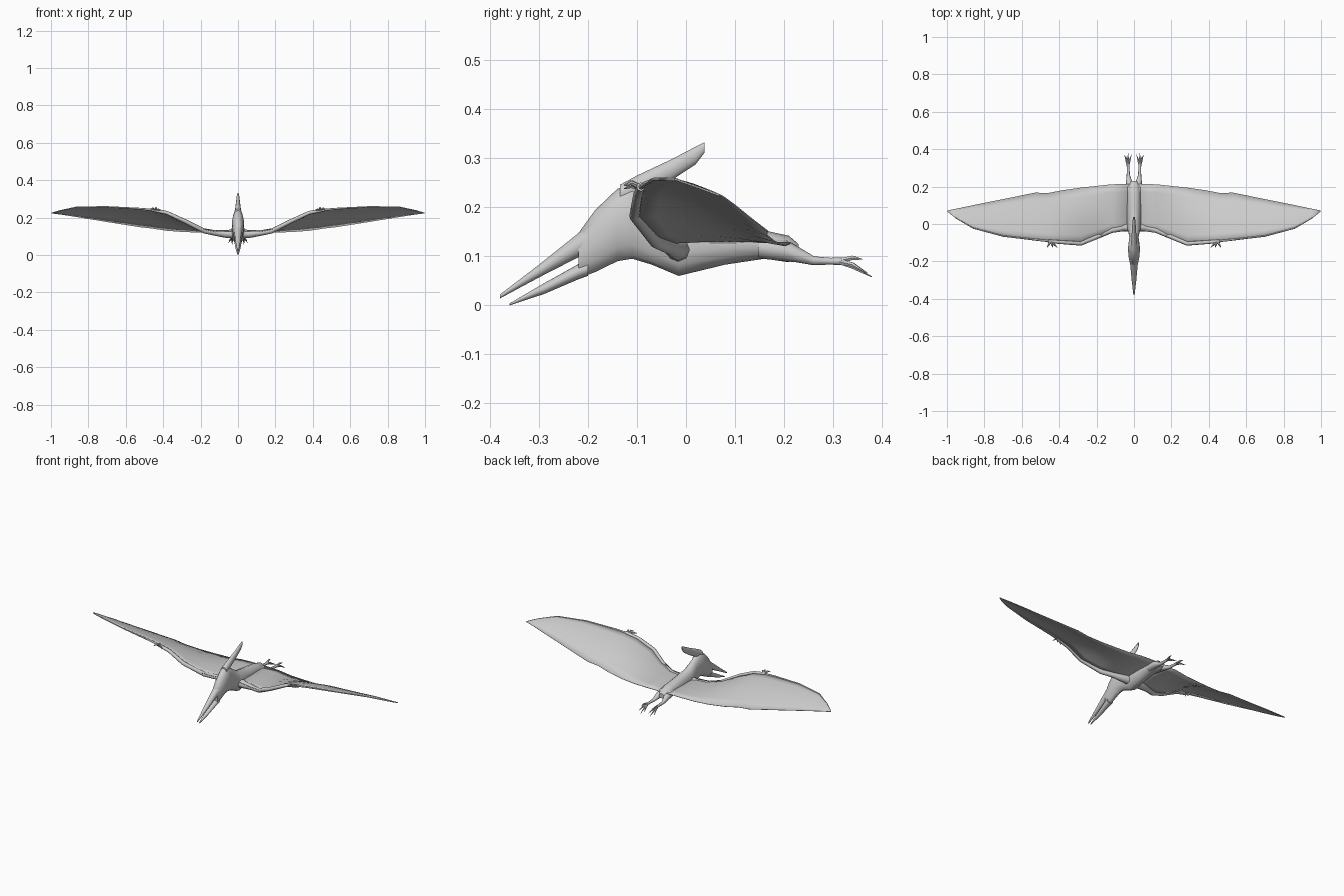
import bpy, math
from mathutils import Vector

if "Cube" in bpy.data.objects:
    bpy.data.objects.remove(bpy.data.objects["Cube"], do_unlink=True)

grey = bpy.data.materials.new("stone grey")
grey.use_nodes = True
grey.diffuse_color = (0.6, 0.6, 0.6, 1)
grey.node_tree.nodes["Principled BSDF"].inputs["Base Color"].default_value = (0.6, 0.6, 0.6, 1)


def make(name, verts, faces, angle=50):
    mesh = bpy.data.meshes.new(name)
    mesh.from_pydata(verts, [], faces)
    mesh.materials.append(grey)
    obj = bpy.data.objects.new(name, mesh)
    bpy.context.collection.objects.link(obj)
    bpy.ops.object.select_all(action="DESELECT")
    obj.select_set(True)
    bpy.context.view_layer.objects.active = obj
    bpy.ops.object.mode_set(mode="EDIT")
    bpy.ops.mesh.select_all(action="SELECT")
    bpy.ops.mesh.normals_make_consistent(inside=False)
    bpy.ops.object.mode_set(mode="OBJECT")
    bpy.ops.object.shade_smooth_by_angle(angle=math.radians(angle))
    return obj


def skin_rings(name, rings):
    """Join equal rings of points into a closed skin."""
    n = len(rings[0])
    verts = [p for ring in rings for p in ring]
    faces = [(r * n + i, r * n + (i + 1) % n, (r + 1) * n + (i + 1) % n, (r + 1) * n + i)
             for r in range(len(rings) - 1) for i in range(n)]
    faces += [tuple(range(n)), tuple(range(len(verts) - n, len(verts)))]
    return make(name, verts, faces)


def loft(name, sections, n=14):
    """Upright ovals along y, each given as y, bottom, top, half width."""
    turns = [2 * math.pi * i / n for i in range(n)]
    return skin_rings(name, [[(w * math.sin(a), y, (lo + hi) / 2 + (hi - lo) / 2 * math.cos(a))
                              for a in turns] for y, lo, hi, w in sections])


def tube(name, side, path, n=8):
    """Round limb through points given as x, y, z, radius."""
    pts = [Vector((side * x, y, z)) for x, y, z, r in path]
    rings = []
    for i, p in enumerate(pts):
        along = pts[min(i + 1, len(pts) - 1)] - pts[max(i - 1, 0)]
        u = along.cross(Vector((0, 0, 1))).normalized()
        v = along.cross(u).normalized()
        rings.append([p + path[i][3] * (u * math.cos(2 * math.pi * k / n) + v * math.sin(2 * math.pi * k / n))
                      for k in range(n)])
    return skin_rings(name, rings)


# Body, neck and skull in one loft
loft("body_and_head", [
    (-0.22, 0.055, 0.147, 0.02), (-0.185, 0.068, 0.195, 0.028), (-0.14, 0.09, 0.238, 0.033),
    (-0.11, 0.095, 0.247, 0.031), (-0.07, 0.083, 0.215, 0.025), (-0.015, 0.06, 0.18, 0.038),
    (0.08, 0.083, 0.165, 0.038), (0.16, 0.095, 0.153, 0.035), (0.21, 0.088, 0.142, 0.03),
    (0.23, 0.098, 0.125, 0.015)])

# Beak halves and head crest
loft("upper_beak", [(-0.2, 0.1, 0.165, 0.022), (-0.22, 0.098, 0.147, 0.02),
                    (-0.3, 0.057, 0.083, 0.013), (-0.38, 0.014, 0.022, 0.003)])
loft("lower_beak", [(-0.2, 0.06, 0.092, 0.021), (-0.22, 0.053, 0.084, 0.019),
                    (-0.29, 0.023, 0.045, 0.012), (-0.36, 0, 0.004, 0.003)])
loft("crest", [(-0.135, 0.2, 0.246, 0.02), (-0.1, 0.215, 0.265, 0.016), (-0.03, 0.255, 0.298, 0.011),
               (0.02, 0.288, 0.324, 0.008), (0.038, 0.312, 0.333, 0.004)])

# Wing stations: x, leading y and z, trailing y and z
wing = [(0, -0.03, 0.128, 0.215, 0.128), (0.12, -0.048, 0.126, 0.212, 0.126),
        (0.2, -0.08, 0.142, 0.203, 0.122), (0.285, -0.113, 0.182, 0.194, 0.124),
        (0.38, -0.102, 0.226, 0.18, 0.131), (0.46, -0.095, 0.242, 0.165, 0.143),
        (0.53, -0.088, 0.248, 0.167, 0.151), (0.7, -0.068, 0.258, 0.132, 0.178),
        (0.86, -0.025, 0.258, 0.1, 0.204), (0.95, 0.028, 0.239, 0.081, 0.218),
        (0.997, 0.066, 0.225, 0.072, 0.224)]
STEPS = 6

for side, label in ((1, "left"), (-1, "right")):
    # Thin, gently arched wing skin
    verts = []
    for x, ly, lz, ty, tz in wing:
        for k in range(STEPS + 1):
            t = k / STEPS
            arch = 0.06 * (ty - ly) * math.sin(math.pi * t) * min(1, x * 3)
            verts.append((side * x, ly + (ty - ly) * t, lz + (tz - lz) * t + arch))
    row = STEPS + 1
    faces = [(r * row + k, r * row + k + 1, (r + 1) * row + k + 1, (r + 1) * row + k)
             for r in range(len(wing) - 1) for k in range(STEPS)]
    skin = make(label + "_wing_skin", verts, faces)
    solid = skin.modifiers.new("thickness", "SOLIDIFY")
    solid.thickness = 0.003
    solid.offset = 0

    # Arm, then the long finger along the leading edge
    tube(label + "_arm", side, [
        (0.01, -0.015, 0.115, 0.027), (0.06, -0.018, 0.112, 0.021), (0.12, -0.033, 0.118, 0.015),
        (0.18, -0.06, 0.128, 0.013), (0.285, -0.105, 0.182, 0.011), (0.38, -0.098, 0.226, 0.01),
        (0.46, -0.092, 0.242, 0.009)])
    tube(label + "_wing_finger", side, [
        (x, ly + 0.004, lz, 0.009 * (1.08 - x)) for x, ly, lz, ty, tz in wing[5:]])

    # Small clawed fingers at the wrist
    for i, (dx, dz) in enumerate(((-0.035, 0.004), (-0.012, 0.012), (0.02, 0.01))):
        tube(f"{label}_claw_{i + 1}", side, [
            (0.445, -0.092, 0.24, 0.006), (0.445 + dx * 0.6, -0.112, 0.24 + dz, 0.005),
            (0.445 + dx, -0.126, 0.234 + dz, 0.001)], 6)

    # Trailing leg and foot
    tube(label + "_leg", side, [
        (0.016, 0.15, 0.118, 0.022), (0.021, 0.2, 0.112, 0.022), (0.027, 0.23, 0.102, 0.015),
        (0.03, 0.26, 0.091, 0.009), (0.031, 0.295, 0.09, 0.007), (0.032, 0.325, 0.09, 0.008)])
    for i, (x, y, z) in enumerate(((0.014, 0.37, 0.066), (0.031, 0.38, 0.058),
                                   (0.05, 0.368, 0.066), (0.04, 0.36, 0.094))):
        tube(f"{label}_toe_{i + 1}", side, [
            (0.032, 0.31, 0.09, 0.006), ((x + 0.032) / 2, 0.34, (z + 0.1) / 2, 0.005),
            (x, y, z, 0.001)], 6)
